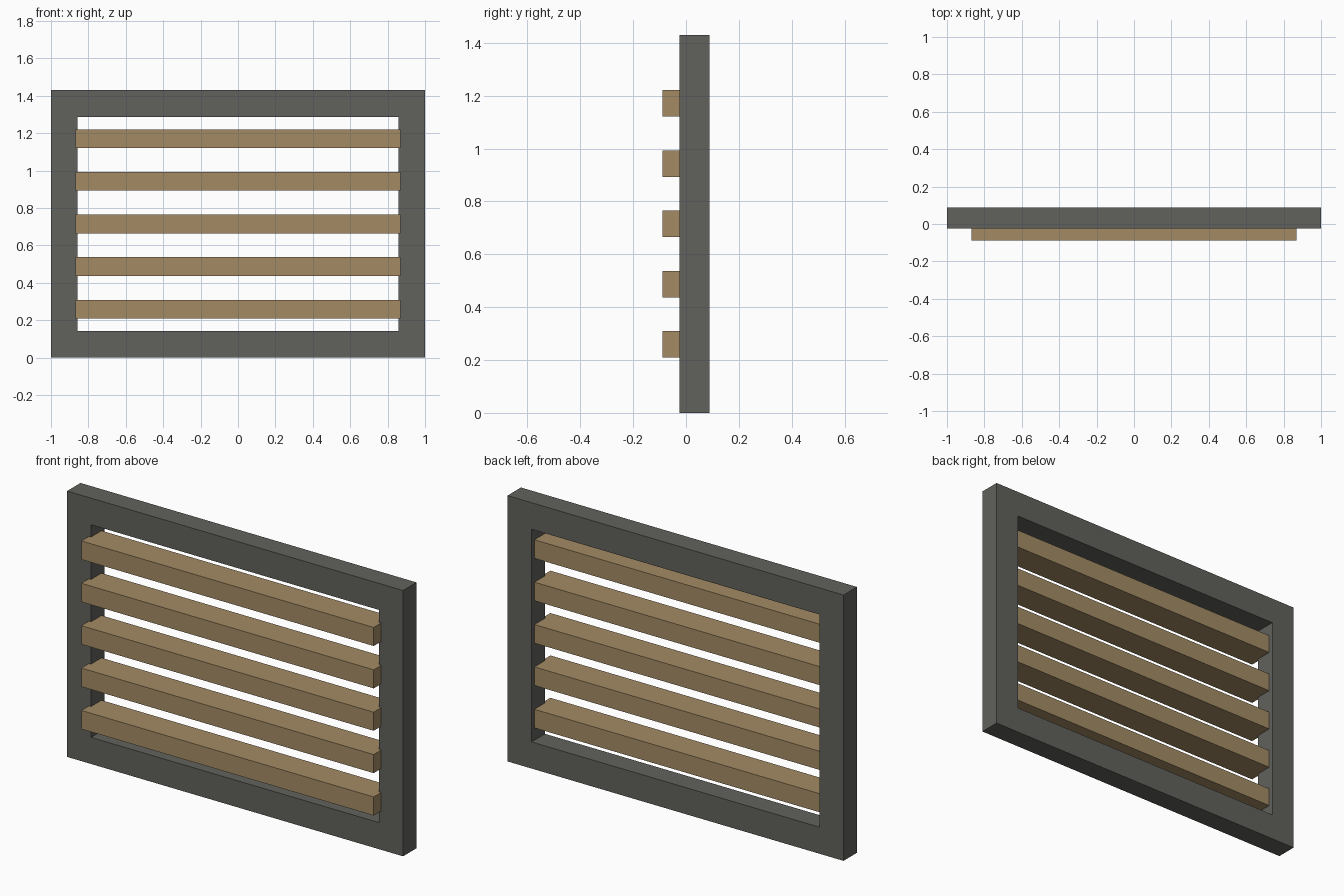
import bpy
import bmesh

if "Cube" in bpy.data.objects:
    bpy.data.objects.remove(bpy.data.objects["Cube"])

WIDTH, HEIGHT, BORDER = 2.0, 1.43, 0.143
FRAME_Y = (-0.025, 0.089)
SLAT_Y = (-0.089, 0.064)
SLAT_LENGTH, SLAT_HEIGHT, SLAT_STEP, SLAT_COUNT = 1.74, 0.10, 0.228, 5


def material(name, color):
    mat = bpy.data.materials.new(name)
    mat.diffuse_color = (*color, 1)
    mat.use_nodes = True
    mat.node_tree.nodes["Principled BSDF"].inputs["Base Color"].default_value = mat.diffuse_color
    return mat


def finish(name, bm, mat):
    bmesh.ops.recalc_face_normals(bm, faces=bm.faces)
    mesh = bpy.data.meshes.new(name)
    bm.to_mesh(mesh)
    bm.free()
    mesh.materials.append(mat)
    obj = bpy.data.objects.new(name, mesh)
    bpy.context.collection.objects.link(obj)
    return obj


def rectangle(bm, half_width, z0, z1, y):
    return [bm.verts.new((x, y, z)) for x, z in (
        (-half_width, z0), (half_width, z0), (half_width, z1), (-half_width, z1))]


dark_grey = material("dark_grey", (0.12, 0.12, 0.11))
tan_wood = material("tan_wood", (0.37, 0.26, 0.13))

# Frame: a rectangular section swept round the opening
bm = bmesh.new()
loops = []
for inset, y in ((0, FRAME_Y[0]), (0, FRAME_Y[1]), (BORDER, FRAME_Y[1]), (BORDER, FRAME_Y[0])):
    loops.append(rectangle(bm, WIDTH / 2 - inset, inset, HEIGHT - inset, y))
for k in range(4):
    a, b = loops[k], loops[(k + 1) % 4]
    for i in range(4):
        j = (i + 1) % 4
        bm.faces.new((a[i], a[j], b[j], b[i]))
finish("window_frame", bm, dark_grey)

# Slats: evenly spaced bars whose ends sink slightly into the frame
for n in range(SLAT_COUNT):
    z = HEIGHT / 2 + (n - (SLAT_COUNT - 1) / 2) * SLAT_STEP
    bm = bmesh.new()
    bmesh.ops.create_cube(bm, size=1)
    bmesh.ops.scale(bm, vec=(SLAT_LENGTH, SLAT_Y[1] - SLAT_Y[0], SLAT_HEIGHT), verts=bm.verts)
    slat = finish(f"slat_{n + 1}", bm, tan_wood)
    slat.location = (0, sum(SLAT_Y) / 2, z)
